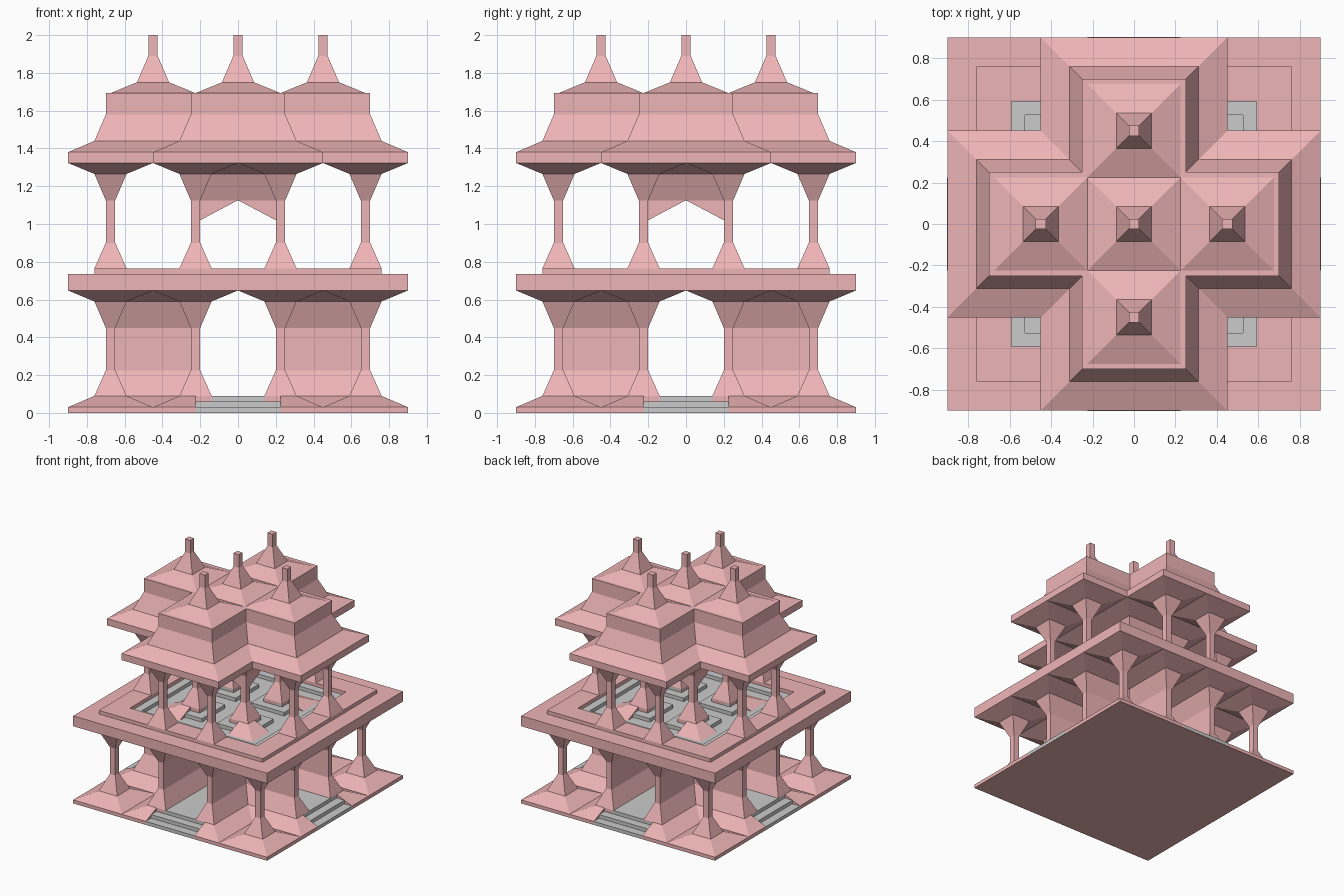
import bpy, bmesh

if "Cube" in bpy.data.objects:
    bpy.data.objects.remove(bpy.data.objects["Cube"])

pink = bpy.data.materials.new("rose_stone")
pink.diffuse_color = (0.86, 0.46, 0.47, 1)
pink.use_nodes = True
pink.node_tree.nodes["Principled BSDF"].inputs["Base Color"].default_value = pink.diffuse_color
C = 0.225                 # half a column cell
STOREY = 0.675


def rect(x0, x1, y0, y1, z):
    x0, x1 = sorted((x0, x1))
    y0, y1 = sorted((y0, y1))
    return [(x0, y0, z), (x1, y0, z), (x1, y1, z), (x0, y1, z)]


def square(h, z, cx=0, cy=0):
    return rect(cx - h, cx + h, cy - h, cy + h, z)


def plus(a, b, z):
    quarter = [(b, -a), (b, a), (a, a)]
    ring = []
    for _ in range(4):
        ring += [(x, y, z) for x, y in quarter]
        quarter = [(-y, x) for x, y in quarter]
    return ring


def loft(bm, rings):
    """Skin a stack of equal-sized rings and cap both ends."""
    rows = [[bm.verts.new(p) for p in r] for r in rings]
    n = len(rows[0])
    for lo, hi in zip(rows, rows[1:]):
        for i in range(n):
            j = (i + 1) % n
            bm.faces.new((lo[i], lo[j], hi[j], hi[i]))
    bm.faces.new(rows[0][::-1])
    bm.faces.new(rows[-1])


def finish(bm, name, mat=None):
    bmesh.ops.recalc_face_normals(bm, faces=bm.faces)
    me = bpy.data.meshes.new(name)
    bm.to_mesh(me)
    bm.free()
    ob = bpy.data.objects.new(name, me)
    bpy.context.collection.objects.link(ob)
    if mat:
        me.materials.append(mat)
    return ob


def solid(name, rings, mat=None):
    bm = bmesh.new()
    loft(bm, rings)
    return finish(bm, name, mat)


def prism(bm, pts, along_x, a, b, c):
    """Extrude an (offset, z) outline from a to b, beside the line at c."""
    if along_x:
        loft(bm, [[(t, c + o, z) for o, z in pts] for t in (a, b)])
    else:
        loft(bm, [[(c + o, t, z) for o, z in pts] for t in (a, b)])


# Columns with flared feet and capitals
SHAFT = [(.085, .03), (.085, .09), (.025, .225), (.025, .45), (.085, .59), (C, .648)]
GRID = (-3 * C, -C, C, 3 * C)


def columns(name, spots, z0):
    bm = bmesh.new()
    for x, y in spots:
        loft(bm, [square(h, z0 + z, x, y) for h, z in SHAFT])
    finish(bm, name, pink)


def sloped_feet(name, spots, z0):
    # only the quarters outside the central cross have a sloped foot
    bm = bmesh.new()
    for x, y in spots:
        for sx in (-1, 1):
            for sy in (-1, 1):
                if min(abs(x + sx * .1), abs(y + sy * .1)) > C:
                    loft(bm, [rect(x, x + sx * h, y, y + sy * h, z0 + z)
                              for h, z in ((C, .005), (C, .03), (.085, .09))])
    finish(bm, name, pink)


ground = [(x, y) for x in GRID for y in GRID]
upper = [(x, y) for x, y in ground if min(abs(x), abs(y)) < .5]
inner = [(x, y) for x, y in ground if max(abs(x), abs(y)) < .5]
columns("ground_columns", ground, 0)
columns("upper_columns", upper, STOREY)
sloped_feet("ground_column_feet", ground, 0)
sloped_feet("upper_column_feet", inner, STOREY)

# Base plate and stepped cross-shaped floor
solid("base_plate", [square(.9, 0), square(.9, .01)], pink)
solid("ground_floor_steps", [plus(C, b, z) for b, z in (
    (.901, .003), (.901, .03), (.83, .03), (.83, .06), (.76, .06), (.76, .09))])

# Ground walls along the four arms of the cross
half = [(C, .02), (C, .03), (.085, .09), (.025, .225), (.025, .45), (.085, .59), (C, .648)]
profile = half + [(-o, z) for o, z in reversed(half)]
bm = bmesh.new()
for s in (-1, 1):
    for c in (-C, C):
        for along_x in (True, False):
            prism(bm, profile, along_x, s * C, s * 3 * C, c)
finish(bm, "ground_walls", pink)

# Terrace slab with raised rim and sunken stepped floor
solid("terrace_slab", [square(h, z) for h, z in (
    (.9, .648), (.9, .735), (.76, .735), (.76, .765), (.59, .765), (.59, .66))], pink)
solid("terrace_floor_steps", [square(h, z) for h, z in (
    (.59, .67), (.59, .735), (.525, .735), (.525, .705), (.45, .705))])
bm = bmesh.new()
for x, y in inner:
    sx, sy = (1 if x > 0 else -1), (1 if y > 0 else -1)
    for h, z in ((.155, .735), (.085, .764)):
        for rx, ry in ((-1, -1), (1, -1), (-1, 1)):
            loft(bm, [rect(x, x + rx * sx * h, y, y + ry * sy * h, q) for q in (.7, z)])
finish(bm, "inner_column_steps")

# Flared lintels with pointed openings around the upper centre
bm = bmesh.new()
top = [(.025, 1.125), (.085, 1.265), (C, 1.323)]
lintel = top + [(-o, z) for o, z in reversed(top)]
for c in (-C, C):
    for along_x in (True, False):
        prism(bm, lintel, along_x, -C, C, c)
        for s in (-1, 1):
            tri = [(0, 1.126), (s * C, 1.126), (s * C, 1.007)]
            prism(bm, tri, not along_x, c - .025, c + .025, 0)
finish(bm, "upper_lintels", pink)

# Cross-shaped roof
solid("roof", [plus(.25 + o, .70 + o, z) for o, z in (
    (.2, 1.323), (.2, 1.38), (.06, 1.44), (0, 1.58), (0, 1.693))], pink)

# Five spires
bm = bmesh.new()
for x, y in ((0, 0), (.45, 0), (-.45, 0), (0, .45), (0, -.45)):
    loft(bm, [square(h, z, x, y) for h, z in (
        (C, 1.693), (.085, 1.75), (.025, 1.89), (.025, 2.0))])
finish(bm, "spires", pink)
